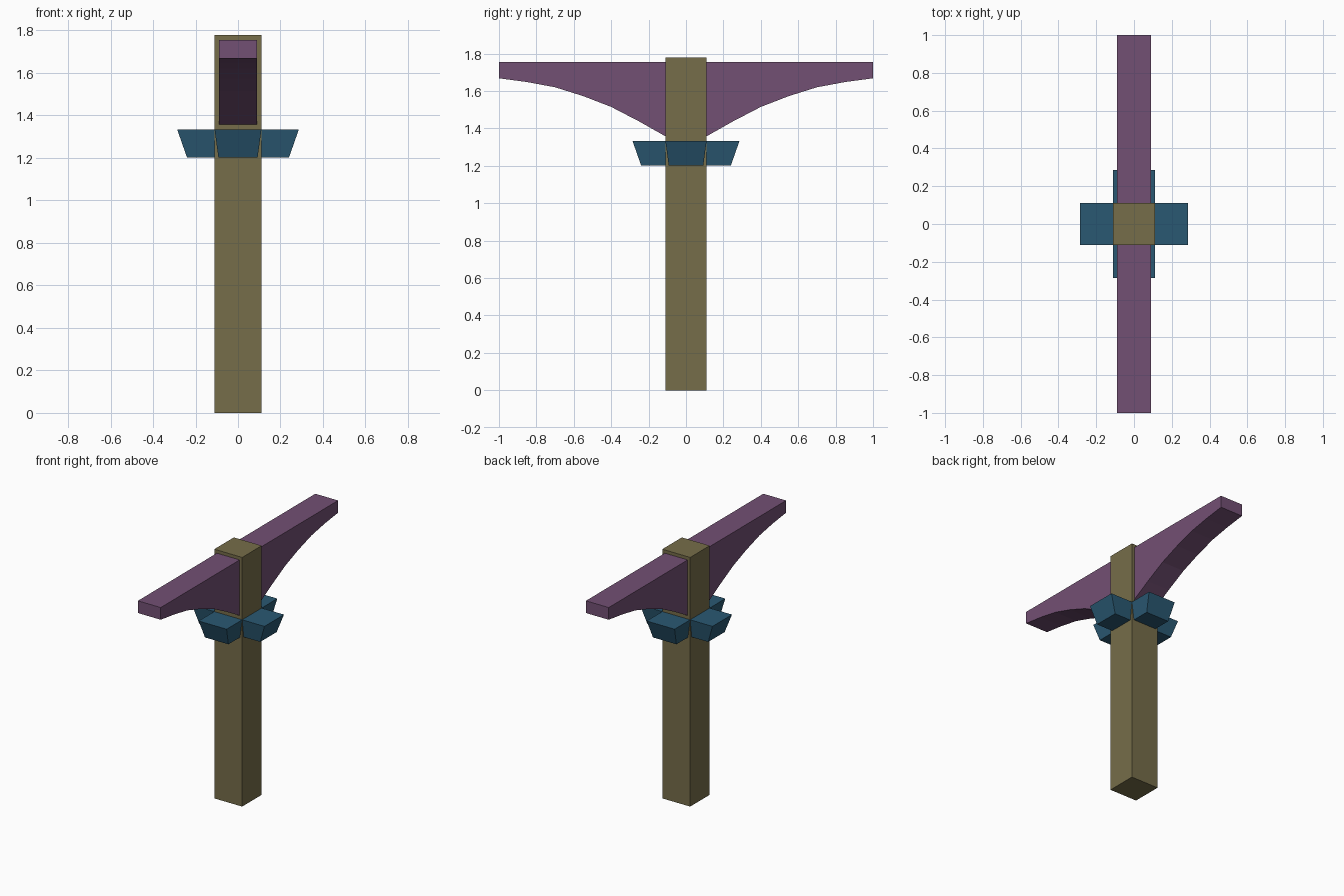
import bpy
import bmesh

if "Cube" in bpy.data.objects:
    bpy.data.objects.remove(bpy.data.objects["Cube"])


def material(name, color):
    mat = bpy.data.materials.new(name)
    mat.diffuse_color = (*color, 1.0)
    mat.use_nodes = True
    mat.node_tree.nodes["Principled BSDF"].inputs["Base Color"].default_value = mat.diffuse_color
    return mat


def loft(name, start, end, mat):
    """Closed solid between two matching outlines of 3D points."""
    bm = bmesh.new()
    a = [bm.verts.new(p) for p in start]
    b = [bm.verts.new(p) for p in end]
    bm.faces.new(a)
    bm.faces.new(b)
    for i in range(len(a)):
        j = (i + 1) % len(a)
        bm.faces.new((a[i], a[j], b[j], b[i]))
    bmesh.ops.recalc_face_normals(bm, faces=bm.faces)
    mesh = bpy.data.meshes.new(name)
    bm.to_mesh(mesh)
    bm.free()
    obj = bpy.data.objects.new(name, mesh)
    obj.data.materials.append(mat)
    bpy.context.collection.objects.link(obj)
    return obj


tan = material("post_tan", (0.18, 0.153, 0.067))
blue = material("collar_blue", (0.023, 0.098, 0.168))
purple = material("bracket_purple", (0.171, 0.08, 0.174))

HALF = 0.11

# Square post
square = [(-HALF, -HALF), (HALF, -HALF), (HALF, HALF), (-HALF, HALF)]
loft("post", [(x, y, 0) for x, y in square], [(x, y, 1.778) for x, y in square], tan)

# Cross-shaped collar, tapering toward the bottom
OUT, TAPER = 0.286, 0.84
cross = []
for c, s in ((1, 0), (0, 1), (-1, 0), (0, -1)):
    for u, v in ((OUT, -HALF), (OUT, HALF), (HALF, HALF)):
        cross.append((u * c - v * s, u * s + v * c))
loft("collar", [(x * TAPER, y * TAPER, 1.203) for x, y in cross],
     [(x, y, 1.333) for x, y in cross], blue)

# Curved bracket arms, mirrored across the post
profile = [(HALF, 1.755), (HALF, 1.358), (0.25, 1.437), (0.40, 1.515), (0.55, 1.573),
           (0.70, 1.62), (0.85, 1.648), (1.0, 1.668), (1.0, 1.755)]
arms = loft("bracket_arms", [(-0.09, y, z) for y, z in profile],
            [(0.09, y, z) for y, z in profile], purple)
mirror = arms.modifiers.new("Mirror", 'MIRROR')
mirror.use_axis = (False, True, False)
